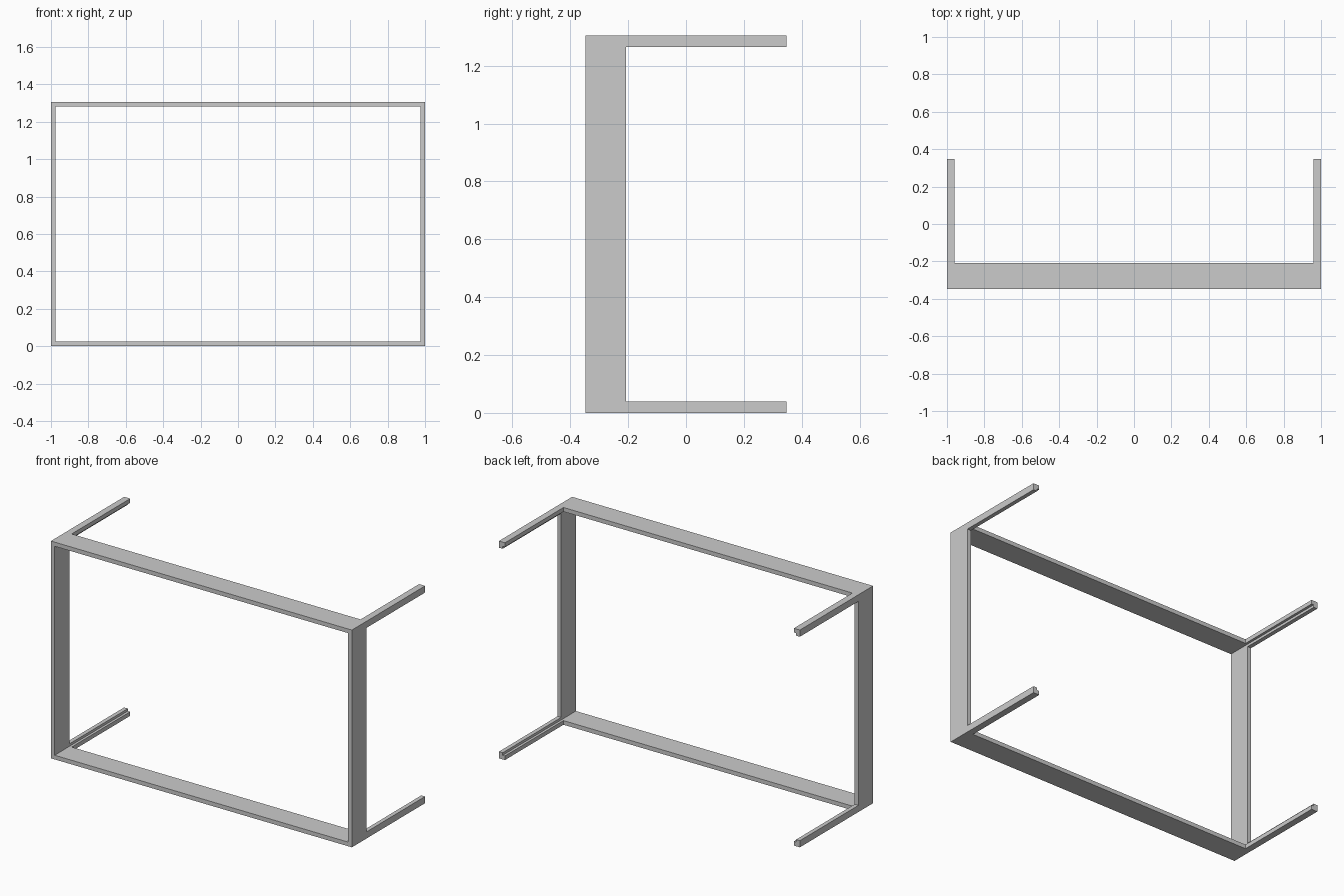
import bpy, bmesh

if "Cube" in bpy.data.objects:
    bpy.data.objects.remove(bpy.data.objects["Cube"])

W, D, H = 2.0, 0.695, 1.305   # overall size
T = 0.025                     # wall thickness
RAIL = 0.04                   # width of the corner rails
LIP = -0.208                  # y where the front border ends


def box(name, x, y, z):
    """Box spanning the given (min, max) ranges."""
    bm = bmesh.new()
    bmesh.ops.create_cube(bm, size=1)
    for v in bm.verts:
        v.co = [r[0] if c < 0 else r[1] for c, r in zip(v.co, (x, y, z))]
    me = bpy.data.meshes.new(name)
    bm.to_mesh(me)
    bm.free()
    ob = bpy.data.objects.new(name, me)
    bpy.context.collection.objects.link(ob)
    return ob


def cut(target, cutter):
    """Subtract the cutter, apply the result and remove the cutter."""
    cutter.hide_render = True
    m = target.modifiers.new("cut", 'BOOLEAN')
    m.operation, m.solver, m.object = 'DIFFERENCE', 'EXACT', cutter
    bpy.context.view_layer.objects.active = target
    bpy.ops.object.modifier_apply(modifier=m.name)
    bpy.data.objects.remove(cutter)


# Outer block
frame = box("shelf_frame", (-W / 2, W / 2), (-D / 2, D / 2), (0, H))

# Open front-to-back, leaving a rectangular tube
cut(frame, box("opening_cutter", (-W / 2 + T, W / 2 - T), (-1, 1), (T, H - T)))

# Open top and bottom walls behind the front border
cut(frame, box("top_bottom_cutter", (-W / 2 + RAIL, W / 2 - RAIL), (LIP, 1), (-1, 2)))

# Open side walls, leaving four L-shaped corner rails
cut(frame, box("side_cutter", (-2, 2), (LIP, 1), (RAIL, H - RAIL)))
